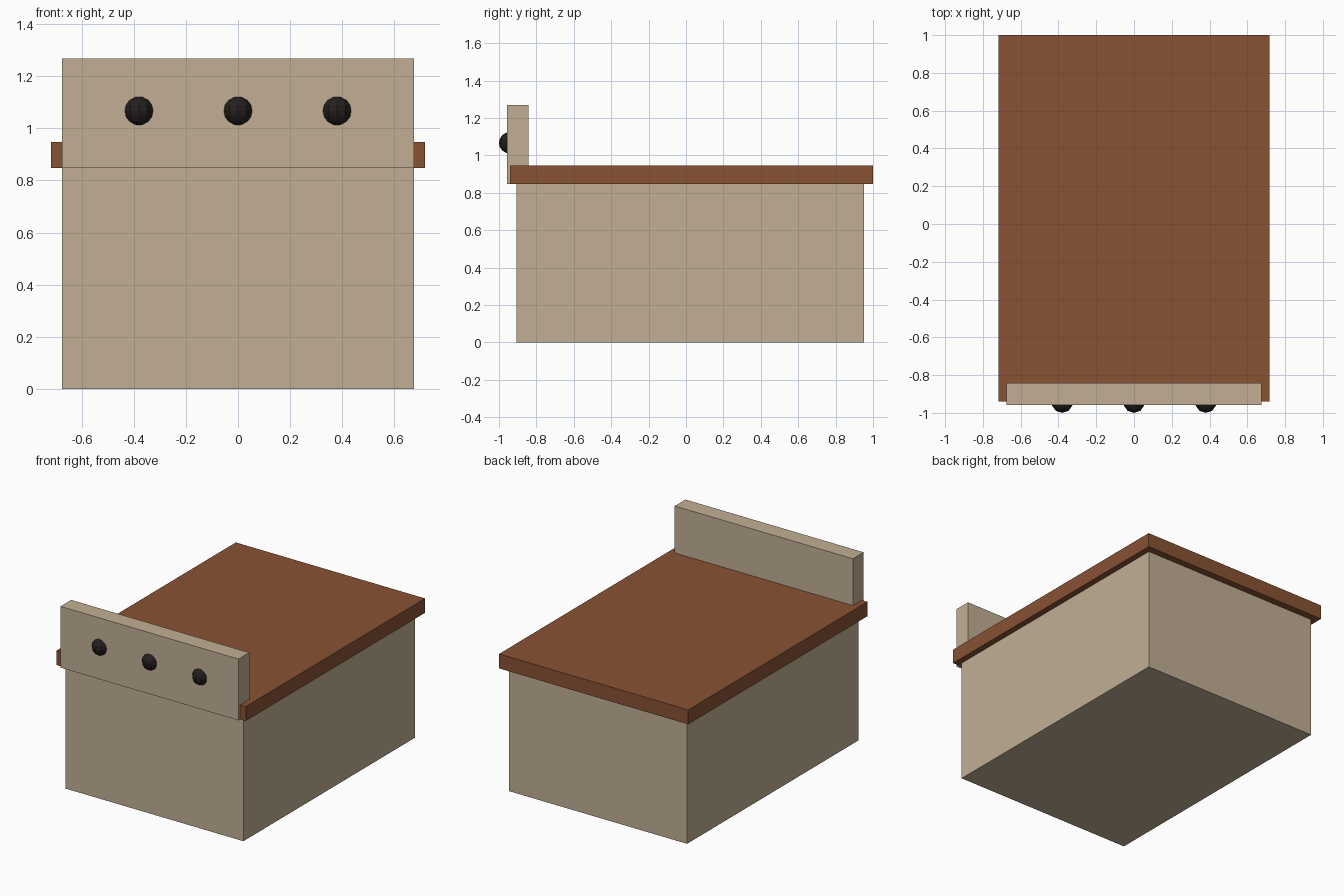
import bpy

if "Cube" in bpy.data.objects:
    bpy.data.objects.remove(bpy.data.objects["Cube"])

def material(name, color):
    m = bpy.data.materials.new(name)
    m.diffuse_color = (*color, 1)
    m.use_nodes = True
    m.node_tree.nodes["Principled BSDF"].inputs["Base Color"].default_value = m.diffuse_color
    return m

beige = material("beige", (0.54, 0.43, 0.30))
brown = material("wood brown", (0.25, 0.085, 0.034))
black = material("knob black", (0.018, 0.013, 0.013))

def box(name, low, high, mat):
    center = [(a + b) / 2 for a, b in zip(low, high)]
    bpy.ops.mesh.primitive_cube_add(size=1, location=center)
    ob = bpy.context.object
    ob.name = name
    ob.scale = [b - a for a, b in zip(low, high)]
    bpy.ops.object.transform_apply(location=False, rotation=False, scale=True)
    ob.data.materials.append(mat)
    return ob

# Cabinet, overhanging top and control panel
box("cabinet_body", (-0.675, -0.905, 0), (0.675, 0.952, 0.848), beige)
box("countertop", (-0.717, -0.94, 0.848), (0.717, 1.0, 0.947), brown)
box("control_panel", (-0.675, -0.958, 0.848), (0.675, -0.842, 1.268), beige)

# Row of round knobs half sunk into the panel
for i, x in enumerate((-0.38, 0, 0.38)):
    bpy.ops.mesh.primitive_uv_sphere_add(segments=10, ring_count=8, radius=0.057,
                                         location=(x, -0.943, 1.067))
    knob = bpy.context.object
    knob.name = f"knob_{i + 1}"
    knob.data.materials.append(black)
